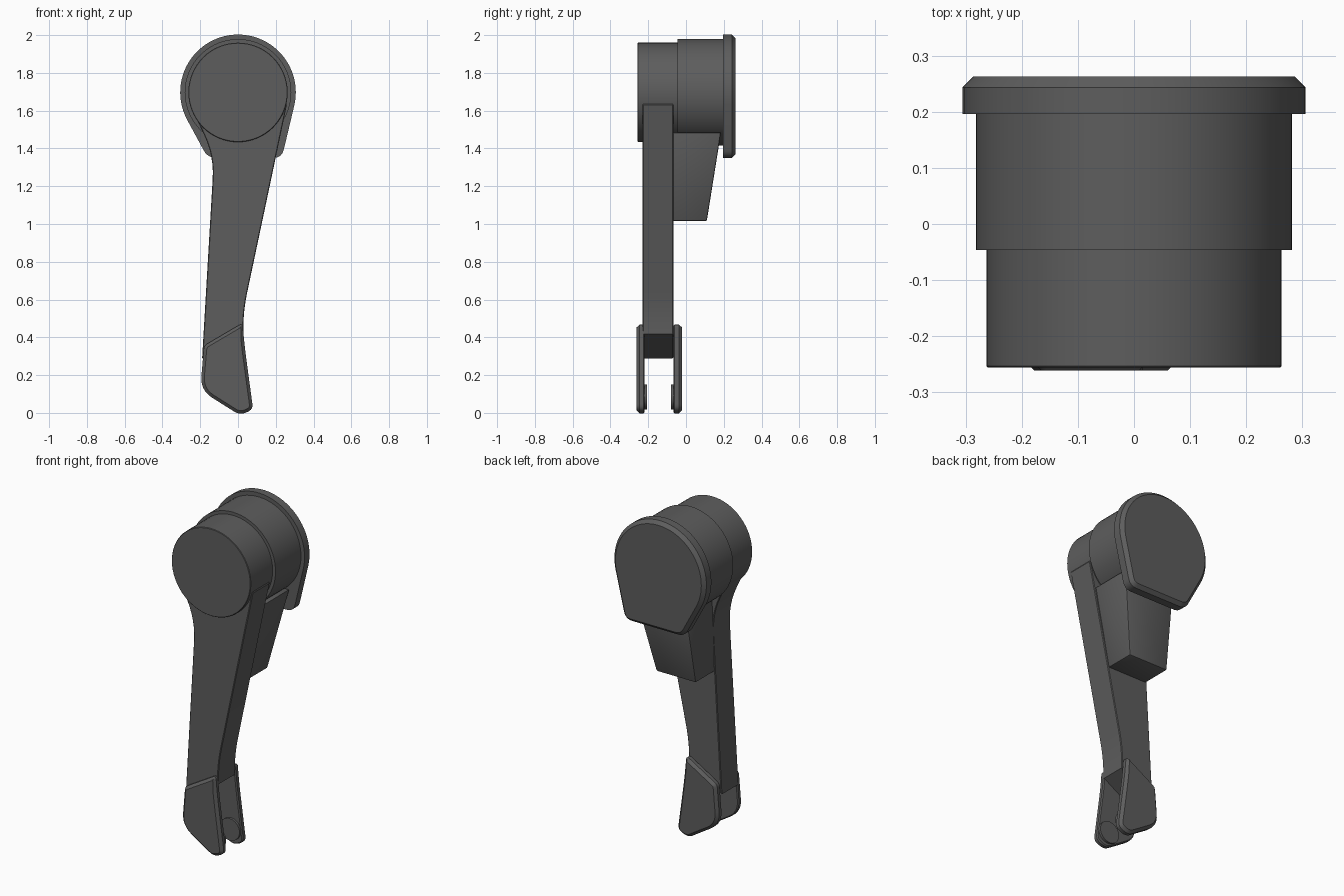
import bpy, bmesh, math
from mathutils import Vector

if "Cube" in bpy.data.objects:
    bpy.data.objects.remove(bpy.data.objects["Cube"])

dark = bpy.data.materials.new("dark_plastic")
dark.diffuse_color = (0.11, 0.11, 0.11, 1)
dark.use_nodes = True
dark.node_tree.nodes["Principled BSDF"].inputs["Base Color"].default_value = dark.diffuse_color


def circle(cx, cz, r, n=64):
    return [Vector((cx + r * math.cos(2 * math.pi * i / n), cz + r * math.sin(2 * math.pi * i / n)))
            for i in range(n)]


def rounded(points, n=6):
    """Polygon from (x, z, corner cut length), each corner softened with a curve."""
    out = []
    for i, (x, z, t) in enumerate(points):
        p = Vector((x, z))
        if t == 0:
            out.append(p)
            continue
        a = Vector(points[i - 1][:2]) - p
        b = Vector(points[(i + 1) % len(points)][:2]) - p
        a, b = p + a.normalized() * t, p + b.normalized() * t
        for k in range(n + 1):
            u = k / n
            out.append(a * (1 - u) ** 2 + p * (2 * u * (1 - u)) + b * u * u)
    return out


def inset(poly, d):
    """Move a counter-clockwise polygon inwards by d."""
    out = []
    for i, p in enumerate(poly):
        a = (p - poly[i - 1]).normalized()
        b = (poly[(i + 1) % len(poly)] - p).normalized()
        na, nb = Vector((-a.y, a.x)), Vector((-b.y, b.x))
        out.append(p + (na + nb) * (d / (1 + na.dot(nb))))
    return out


def prism(name, poly, y0, y1, front=0.0, back=0.0):
    """Extrude an x-z profile along y with chamfered front and back rims."""
    rings = [(y0, front)]
    if front:
        rings.append((y0 + front, 0))
    if back:
        rings.append((y1 - back, 0))
    rings.append((y1, back))
    bm = bmesh.new()
    loops = [[bm.verts.new((p.x, y, p.y)) for p in inset(poly, d)] for y, d in rings]
    n = len(poly)
    for lo, hi in zip(loops, loops[1:]):
        for i in range(n):
            bm.faces.new((lo[i], lo[(i + 1) % n], hi[(i + 1) % n], hi[i]))
    bm.faces.new(loops[0])
    bm.faces.new(loops[-1])
    return finish(name, bm)


def finish(name, bm):
    bmesh.ops.recalc_face_normals(bm, faces=bm.faces)
    me = bpy.data.meshes.new(name)
    bm.to_mesh(me)
    bm.free()
    me.materials.append(dark)
    ob = bpy.data.objects.new(name, me)
    bpy.context.collection.objects.link(ob)
    bpy.ops.object.select_all(action='DESELECT')
    ob.select_set(True)
    bpy.context.view_layer.objects.active = ob
    bpy.ops.object.shade_smooth_by_angle(angle=math.radians(28))
    return ob


HZ = 1.697

# Stepped round hub
prism("hub_front", circle(0, HZ, 0.263), -0.256, -0.04, front=0.003)
prism("hub_rear", circle(0, HZ, 0.282), -0.046, 0.20)


# Back plate: disc drawn out to a flat, off-centre lower edge
def tangent_angle(x, z, r, side):
    return math.atan2(z - HZ, x) + side * math.acos(r / math.hypot(x, z - HZ))


R, LEFT, RIGHT = 0.306, (-0.16, 1.35), (0.232, 1.35)
a0 = tangent_angle(*RIGHT, R, 1)
a1 = tangent_angle(*LEFT, R, -1) + 2 * math.pi
arc = [(R * math.cos(a0 + (a1 - a0) * i / 48), HZ + R * math.sin(a0 + (a1 - a0) * i / 48), 0)
       for i in range(49)]
plate = rounded(arc + [(*LEFT, 0.045), (*RIGHT, 0.045)])
prism("back_plate", plate, 0.196, 0.263, back=0.02)

# Lever arm with a slanted lower end, its top sunk into the hub
arm = rounded([
    (0.12, 1.75, 0), (-0.12, 1.75, 0), (-0.235, 1.59, 0), (-0.127, 1.36, 0.12),
    (-0.190, 0.288, 0), (0.028, 0.418, 0), (0.028, 0.54, 0.1), (0.2585, 1.63, 0),
    (0.245, 1.66, 0)])
prism("arm", arm, -0.23, -0.067, front=0.004, back=0.004)

# Wedge block behind the arm
bm = bmesh.new()
top = [bm.verts.new(c) for c in [(-0.125, -0.08, 1.485), (0.215, -0.08, 1.485),
                                 (0.215, 0.185, 1.485), (-0.125, 0.185, 1.485)]]
bot = [bm.verts.new(c) for c in [(-0.142, -0.08, 1.015), (0.121, -0.08, 1.015),
                                 (0.121, 0.11, 1.015), (-0.142, 0.11, 1.015)]]
bm.faces.new(top)
bm.faces.new(bot)
for i in range(4):
    j = (i + 1) % 4
    bm.faces.new((top[i], top[j], bot[j], bot[i]))
bmesh.ops.recalc_face_normals(bm, faces=bm.faces)
bmesh.ops.bevel(bm, geom=bm.edges[:], offset=0.008, segments=2, profile=0.5, affect='EDGES')
finish("wedge_block", bm)

# Fork cheeks either side of the arm, with round pads facing each other
cheek = rounded([
    (0.024, 0.476, 0.025), (-0.180, 0.356, 0.02), (-0.200, 0.12, 0.075),
    (0.010, -0.012, 0.035), (0.080, 0.018, 0.03), (0.034, 0.36, 0.08)])
pad = circle(0.0, 0.083, 0.066, 40)
prism("front_cheek", cheek, -0.261, -0.220, front=0.016, back=0.006)
prism("rear_cheek", cheek, -0.066, -0.022, front=0.006, back=0.016)
prism("front_pad", pad, -0.23, -0.206)
prism("rear_pad", pad, -0.08, -0.056)
